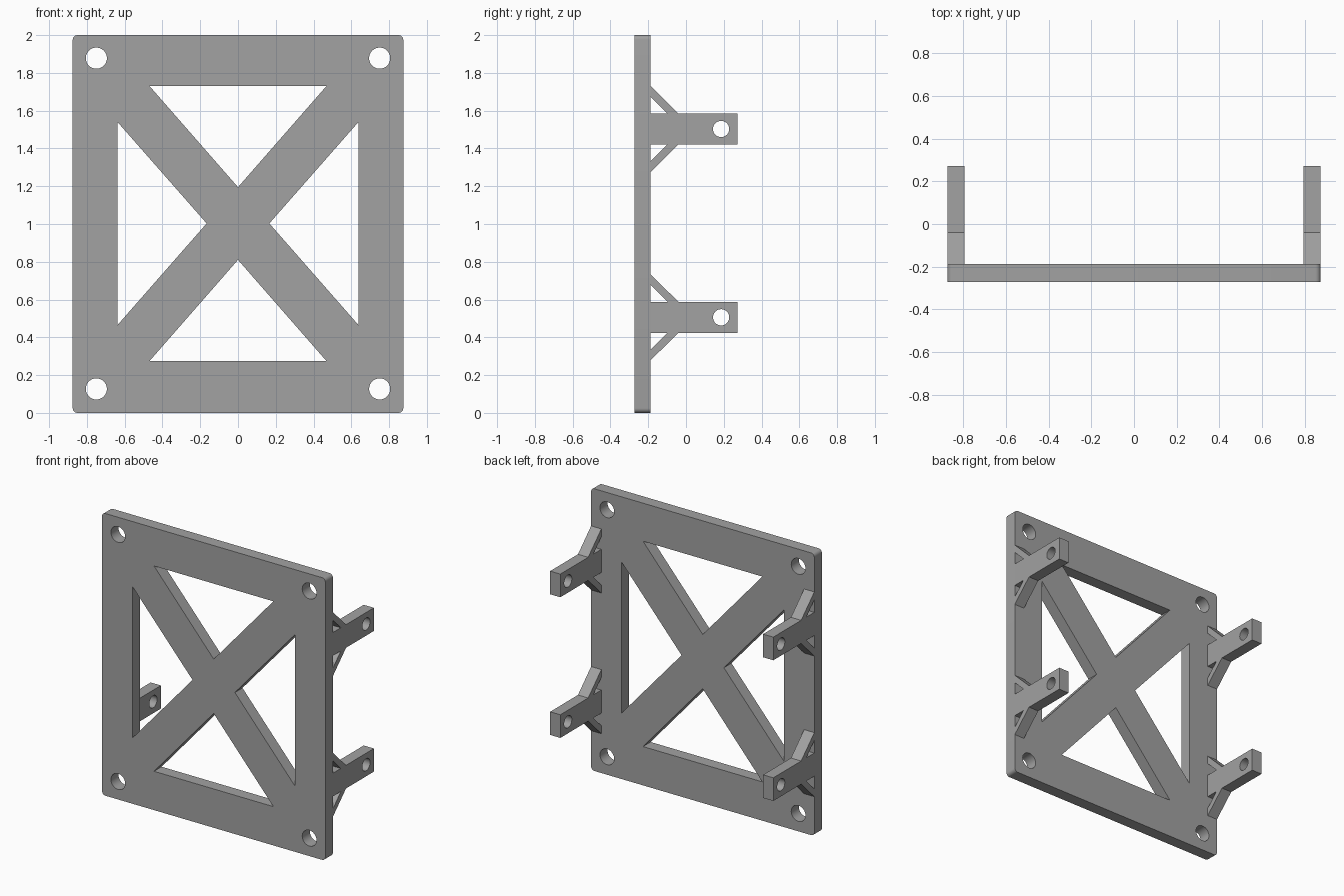
import bpy
from math import sin, cos, pi, radians

cube = bpy.data.objects.get("Cube")
if cube:
    bpy.data.objects.remove(cube, do_unlink=True)

grey = bpy.data.materials.new("plain grey")
grey.use_nodes = True
colour = (0.36, 0.36, 0.36, 1)
grey.diffuse_color = colour
grey.node_tree.nodes["Principled BSDF"].inputs["Base Color"].default_value = colour


def arc(cx, cy, r, start, end, steps):
    angles = [start + (end - start) * i / steps for i in range(steps + 1)]
    return [(cx + r * cos(a), cy + r * sin(a)) for a in angles]


def circle(cx, cy, r, sides=32):
    return arc(cx, cy, r, 0, 2 * pi, sides)[:-1]


def extrude_profile(name, loops, thickness, location, rotation):
    """Filled outline with holes, extruded evenly about its own plane."""
    curve = bpy.data.curves.new(name + "_profile", "CURVE")
    curve.dimensions = "2D"
    curve.fill_mode = "BOTH"
    curve.extrude = thickness / 2
    for loop in loops:
        spline = curve.splines.new("POLY")
        spline.points.add(len(loop) - 1)
        for point, (x, y) in zip(spline.points, loop):
            point.co = (x, y, 0, 1)
        spline.use_cyclic_u = True
    helper = bpy.data.objects.new(name + "_helper", curve)
    bpy.context.collection.objects.link(helper)
    bpy.context.view_layer.update()
    graph = bpy.context.evaluated_depsgraph_get()
    mesh = bpy.data.meshes.new_from_object(helper.evaluated_get(graph))
    bpy.data.objects.remove(helper, do_unlink=True)
    bpy.data.curves.remove(curve)
    mesh.name = name
    mesh.materials.clear()
    mesh.materials.append(grey)

    part = bpy.data.objects.new(name, mesh)
    bpy.context.collection.objects.link(part)
    part.location = location
    part.rotation_euler = rotation
    # Weld the caps to the walls and smooth only the round holes
    bpy.ops.object.select_all(action="DESELECT")
    part.select_set(True)
    bpy.context.view_layer.objects.active = part
    bpy.ops.object.mode_set(mode="EDIT")
    bpy.ops.mesh.select_all(action="SELECT")
    bpy.ops.mesh.remove_doubles(threshold=0.0001)
    bpy.ops.mesh.normals_make_consistent(inside=False)
    bpy.ops.object.mode_set(mode="OBJECT")
    bpy.ops.object.shade_smooth_by_angle(angle=radians(30))
    return part


# Plate: rounded rectangle, cross-braced by four triangular windows
half_width, height, corner = 0.875, 2.0, 0.025
outline = []
for i, (sx, z) in enumerate([(1, height - corner), (-1, height - corner),
                             (-1, corner), (1, corner)]):
    outline += arc(sx * (half_width - corner), z, corner,
                   i * pi / 2, (i + 1) * pi / 2, 6)
loops = [outline,
         [(-0.468, 1.73), (0.468, 1.73), (0, 1.195)],
         [(-0.468, 0.275), (0.468, 0.275), (0, 0.81)]]
for side in (-1, 1):
    loops.append([(side * 0.638, 1.54), (side * 0.638, 0.465), (side * 0.166, 1.003)])
    loops += [circle(side * 0.75, z, 0.056) for z in (0.127, 1.878)]
extrude_profile("plate", loops, 0.085, (0, -0.2295, 0), (pi / 2, 0, 0))

# Brackets: pierced arm with a diagonal strut above and below
upper = [(0.272, 0.082), (-0.04, 0.082), (-0.19, 0.23),
         (-0.19, 0.174), (-0.098, 0.082), (-0.19, 0.082)]
profile = upper + [(y, -z) for y, z in reversed(upper)]
for side, side_name in ((1, "left"), (-1, "right")):
    for z, level in ((0.506, "lower"), (1.503, "upper")):
        extrude_profile(f"{level}_{side_name}_bracket",
                        [profile, circle(0.186, 0, 0.043)], 0.08,
                        (side * 0.835, 0, z), (pi / 2, 0, pi / 2))
